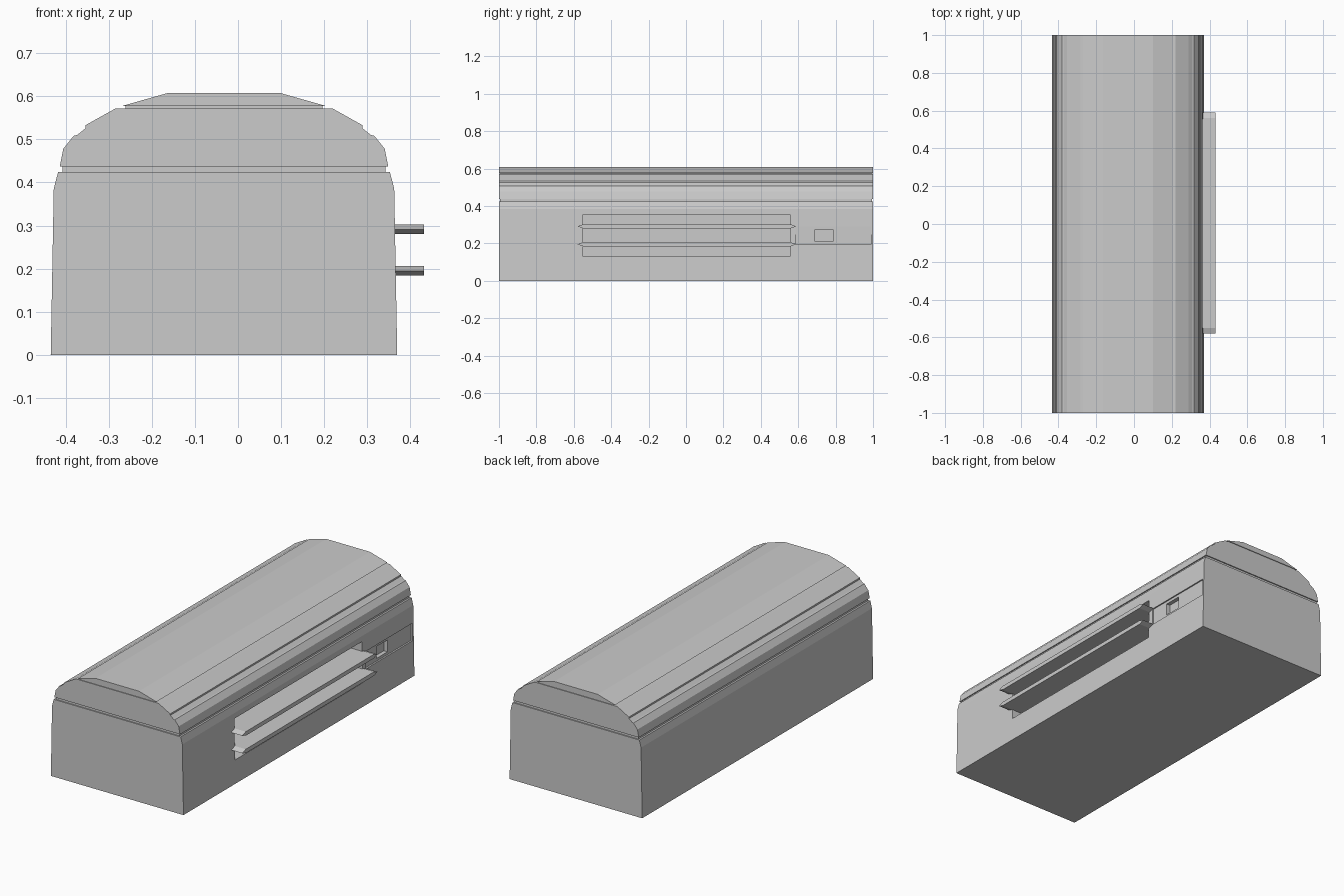
import bpy, bmesh

if "Cube" in bpy.data.objects:
    bpy.data.objects.remove(bpy.data.objects["Cube"])

CX = -0.0325  # symmetry line of the body section


def prism(name, pts, axis, lo, hi):
    """Extrude a closed 2D outline: axis 'y' uses (x, z), axis 'x' uses (y, z)."""
    def place(p, t):
        return (p[0], t, p[1]) if axis == 'y' else (t, p[0], p[1])
    bm = bmesh.new()
    a = [bm.verts.new(place(p, lo)) for p in pts]
    b = [bm.verts.new(place(p, hi)) for p in pts]
    n = len(pts)
    bm.faces.new(a)
    bm.faces.new(b[::-1])
    for i in range(n):
        bm.faces.new((a[i], b[i], b[(i + 1) % n], a[(i + 1) % n]))
    bmesh.ops.recalc_face_normals(bm, faces=bm.faces)
    mesh = bpy.data.meshes.new(name)
    bm.to_mesh(mesh)
    bm.free()
    ob = bpy.data.objects.new(name, mesh)
    bpy.context.collection.objects.link(ob)
    return ob


def section(name, half, length=2.0):
    """Body slice from (half width, z) points listed bottom to top."""
    pts = [(CX + w, z) for w, z in half] + [(CX - w, z) for w, z in reversed(half)]
    return prism(name, pts, 'y', -length / 2, length / 2)


def cut(target, name, x0, y0, y1, z0, z1):
    """Cut a rectangular pocket into the right-hand wall."""
    cutter = prism(name, [(y0, z0), (y1, z0), (y1, z1), (y0, z1)], 'x', x0, 0.5)
    cutter.hide_render = True
    mod = target.modifiers.new(name, 'BOOLEAN')
    mod.operation = 'DIFFERENCE'
    mod.solver = 'EXACT'
    mod.object = cutter
    bpy.context.view_layer.objects.active = target
    bpy.ops.object.modifier_apply(modifier=mod.name)
    bpy.data.objects.remove(cutter)


# Lower body with slightly leaning walls
lower = section("lower_body", [(0.402, 0), (0.395, 0.385), (0.385, 0.424)])

# Recessed seam between body and lid
section("seam_band", [(0.375, 0.424), (0.375, 0.437)], 1.988)

# Faceted lid with small steps along the shoulders
section("lid", [(0.381, 0.437), (0.373, 0.478), (0.349, 0.508), (0.341, 0.510),
                (0.322, 0.525), (0.321, 0.533), (0.251, 0.572)])

# Thin shadow gap and raised roof cap
section("roof_gap", [(0.228, 0.572), (0.228, 0.577)], 1.992)
section("roof_cap", [(0.238, 0.577), (0.132, 0.607)])

# Side opening, shallow track and latch pocket on the right wall
cut(lower, "side_opening", 0.25, -0.55, 0.555, 0.13, 0.355)
cut(lower, "latch_track", 0.357, 0.585, 0.99, 0.195, 0.29)
cut(lower, "latch_pocket", 0.335, 0.69, 0.785, 0.21, 0.275)

# Two projecting rails with pointed ends
for label, zc in (("upper_rail", 0.291), ("lower_rail", 0.195)):
    h = 0.011
    prism(label, [(-0.58, zc), (-0.55, zc - h), (0.56, zc - h),
                  (0.59, zc), (0.56, zc + h), (-0.55, zc + h)], 'x', 0.25, 0.432)
